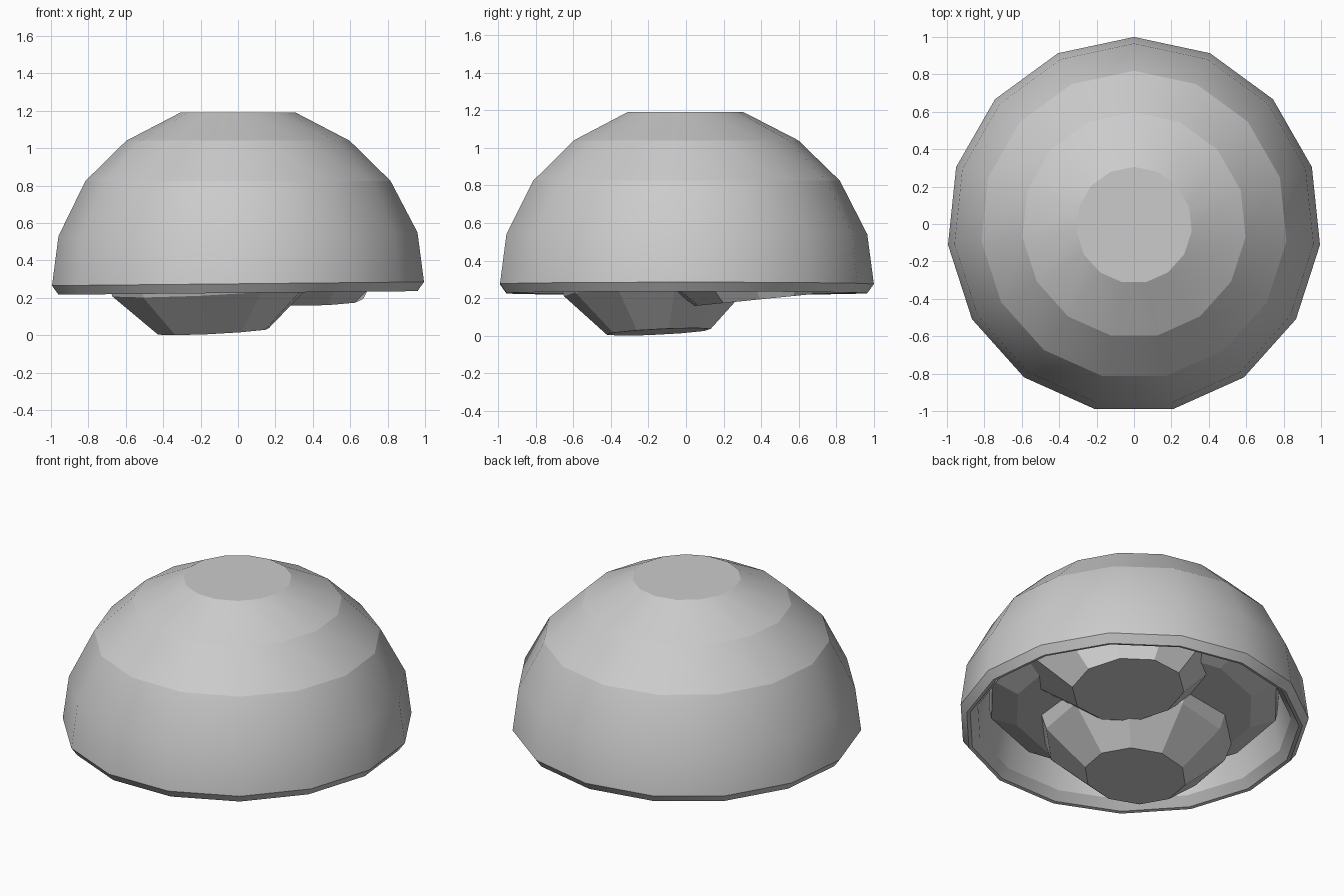
import bpy, bmesh
from math import sin, cos, pi, radians, sqrt
from mathutils import Vector, Matrix

if "Cube" in bpy.data.objects:
    bpy.data.objects.remove(bpy.data.objects["Cube"])


def make_object(name, bm):
    bmesh.ops.recalc_face_normals(bm, faces=bm.faces)
    mesh = bpy.data.meshes.new(name)
    bm.to_mesh(mesh)
    bm.free()
    ob = bpy.data.objects.new(name, mesh)
    bpy.context.collection.objects.link(ob)
    return ob


def lathe(profile, sides, start, sharp_rings=None):
    """Rings of (radius, z), closed with a flat face at each end.
    With sharp_rings, sides are smooth and only those rings stay sharp."""
    bm = bmesh.new()
    rings = []
    for r, z in profile:
        rings.append([bm.verts.new((r * cos(start + 2 * pi * i / sides),
                                    r * sin(start + 2 * pi * i / sides), z))
                      for i in range(sides)])
    for a, b in zip(rings, rings[1:]):
        for i in range(sides):
            j = (i + 1) % sides
            f = bm.faces.new((a[i], a[j], b[j], b[i]))
            f.smooth = sharp_rings is not None
    bm.faces.new(rings[0])
    bm.faces.new(rings[-1])
    for k in sharp_rings or ():
        for i in range(sides):
            bm.edges.get((rings[k][i], rings[k][(i + 1) % sides])).smooth = False
    return bm


# upturned bowl: outer shell, rim and inner wall, with a very slight tilt
bowl_profile = [(0.31, 1.19), (0.6, 1.04), (0.82, 0.825), (0.965, 0.54),
                (1.0, 0.275), (0.965, 0.226), (0.945, 0.23), (0.9, 0.28),
                (0.86, 0.48), (0.75, 0.76), (0.54, 0.97), (0.28, 1.1)]
bm = lathe(bowl_profile, 15, pi / 2, (0, 1, 2, 4, 5, 6, 7, 11))
for v in bm.verts:
    if v.co.z < 0.7:
        v.co.z += 0.01 * v.co.x
    v.co.y = v.co.y * 1.006 - 0.006
make_object("bowl", bm)

# filling that closes the bowl behind the scoops
make_object("filling", lathe([(0.69, 0.34), (0.84, 0.405), (0.855, 0.48),
                              (0.74, 0.76), (0.54, 0.95)], 12, 0.1))


# faceted scoops packed inside, kept within the inner wall
def scoop(name, n, t, low, radius, tilt, turn, y_scale=1.0):
    profile = [(radius * sin(radians(a)), -radius * cos(radians(a)))
               for a in (28, 57, 86, 118, 150)]
    bm = lathe(profile, 10, turn)
    face_depth = radius * cos(radians(28))
    x, y = (n - t) / sqrt(2), (n + t) / sqrt(2)
    rot = Matrix.Rotation(tilt[0], 4, 'X') @ Matrix.Rotation(tilt[1], 4, 'Y')
    bm.transform(Matrix.Translation((x, y, low)) @ rot
                 @ Matrix.Diagonal((1, y_scale, 1, 1))
                 @ Matrix.Translation((0, 0, face_depth)))
    centre = Vector((0, 0, 0.22))
    for v in bm.verts:
        d = v.co - centre
        if d.z <= 0:
            d.z = 0
        if d.length > 0.86:
            v.co -= d * (1 - 0.86 / d.length)
    return make_object(name, bm)


low_scoop = scoop("low_scoop", -0.195, -0.01, 0.016, 0.645,
                  (0.05, -0.05), 0.2, 0.92)
scoop("back_scoop", 0.5, 0.01, 0.19, 0.69, (0.1, 0.0), 0.1)

# stand on z = 0
low_scoop.location.z -= min(v.co.z for v in low_scoop.data.vertices)
